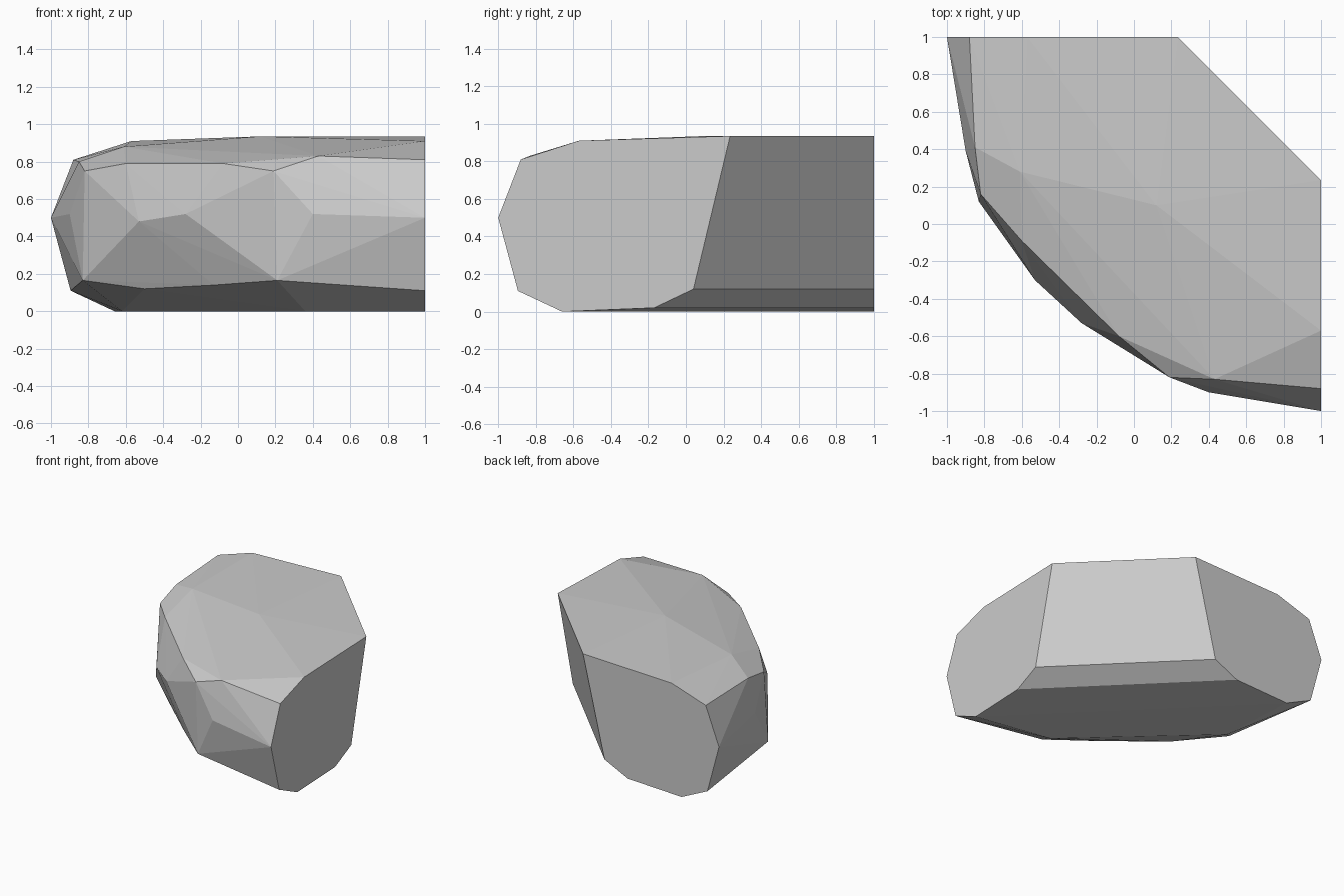
import bpy
import bmesh

default_cube = bpy.data.objects.get("Cube")
if default_cube:
    bpy.data.objects.remove(default_cube, do_unlink=True)


def make_material(name, colour):
    material = bpy.data.materials.new(name)
    material.use_nodes = True
    material.diffuse_color = colour
    material.node_tree.nodes["Principled BSDF"].inputs["Base Color"].default_value = colour
    return material


def hull_object(name, points, material):
    """Wrap the points in a flat-shaded convex skin."""
    bm = bmesh.new()
    for point in points:
        bm.verts.new(point)
    result = bmesh.ops.convex_hull(bm, input=list(bm.verts))
    # Drop points that ended up inside the skin
    loose = [v for v in bm.verts if not v.link_faces]
    bmesh.ops.delete(bm, geom=loose, context="VERTS")
    # Merge the triangles of the truly flat cut sides
    bmesh.ops.dissolve_limit(bm, angle_limit=0.004, verts=list(bm.verts), edges=list(bm.edges))
    bmesh.ops.recalc_face_normals(bm, faces=list(bm.faces))
    mesh = bpy.data.meshes.new(name)
    bm.to_mesh(mesh)
    bm.free()
    mesh.materials.append(material)
    for polygon in mesh.polygons:
        polygon.use_smooth = False
    obj = bpy.data.objects.new(name, mesh)
    bpy.context.collection.objects.link(obj)
    return obj


# Outline of a flat cut side: distance along the side, height
cut_outline = [
    (-1, 0.5), (-0.88, 0.81), (-0.57, 0.91), (0.235, 0.935),
    (0.04, 0.12), (-0.17, 0.02), (-0.66, 0), (-0.895, 0.11),
]
left_cut = [(1, along, height) for along, height in cut_outline]
back_cut = [(along, 1, height) for along, height in cut_outline]

# Worn corners of the rounded outer side, from the ground up
base = [(0.36, -0.55, 0), (-0.62, 0.35, 0)]
lower_edge = [(-0.83, 0.12, 0.165), (-0.5, -0.16, 0.12), (-0.13, -0.51, 0.14), (0.21, -0.82, 0.165)]
waist = [(-0.9, 0.39, 0.52), (-0.53, -0.3, 0.48), (-0.28, -0.53, 0.52), (0.4, -0.9, 0.52)]
shoulder = [
    (-0.85, 0.41, 0.8), (-0.82, 0.16, 0.75), (-0.6, -0.09, 0.79),
    (-0.08, -0.6, 0.79), (0.19, -0.82, 0.75), (0.43, -0.83, 0.83),
]
crown = [(-0.61, 0.28, 0.88), (0.12, 0.1, 0.935)]

stone_grey = make_material("stone grey", (0.6, 0.6, 0.6, 1))
hull_object(
    "rock_corner",
    left_cut + back_cut + base + lower_edge + waist + shoulder + crown,
    stone_grey,
)
